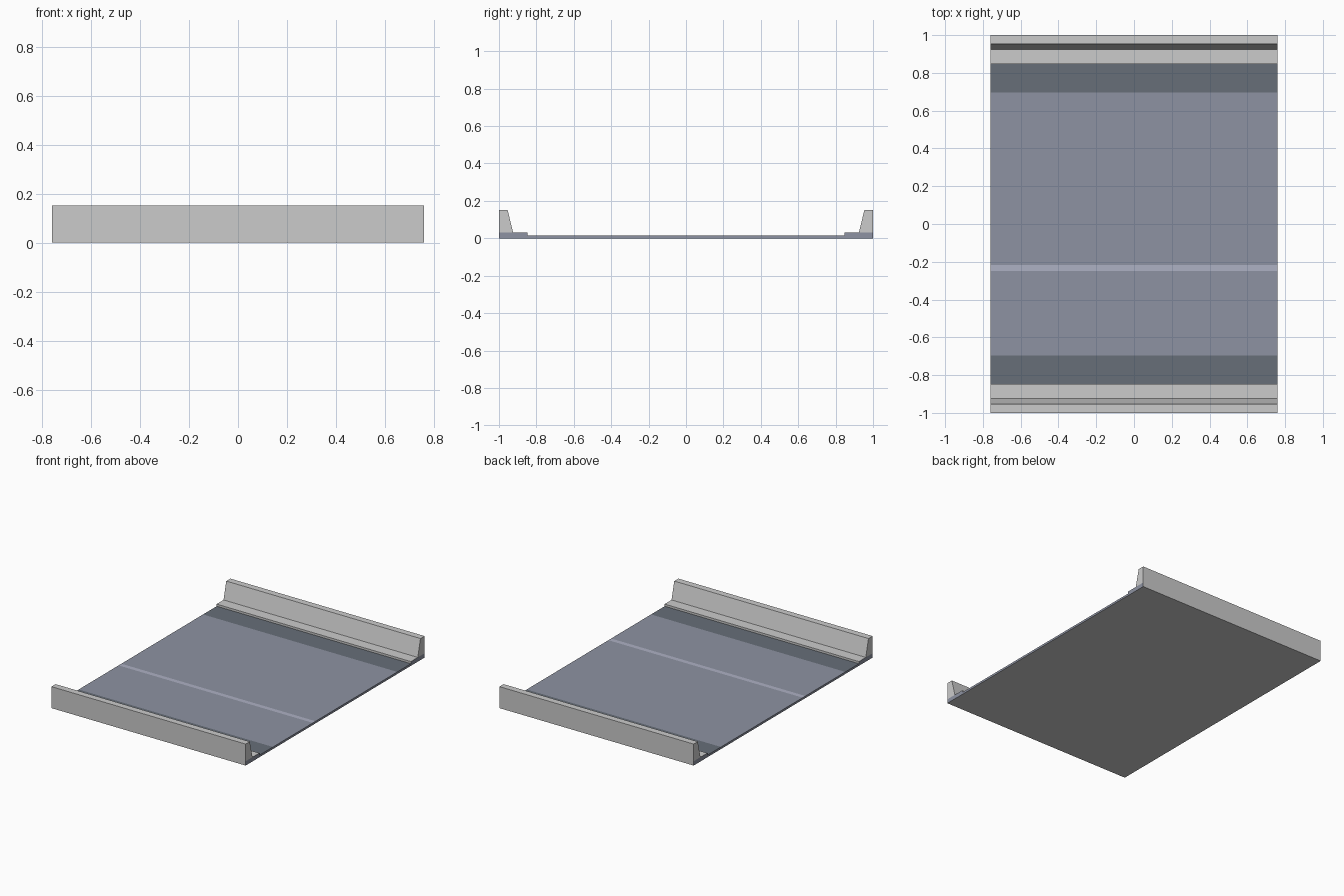
import bpy, bmesh

if "Cube" in bpy.data.objects:
    bpy.data.objects.remove(bpy.data.objects["Cube"])

HALF_X = 0.76


def material(name, rgb):
    m = bpy.data.materials.new(name)
    m.diffuse_color = (*rgb, 1)
    m.use_nodes = True
    m.node_tree.nodes["Principled BSDF"].inputs["Base Color"].default_value = m.diffuse_color
    return m


GREY = material("concrete", (0.8, 0.8, 0.8))
ROAD = material("asphalt", (0.27, 0.29, 0.36))
DARK = material("dark_shoulder", (0.135, 0.158, 0.19))
LINE = material("lane_line", (0.42, 0.44, 0.55))
MATS = [GREY, ROAD, DARK, LINE]


def extrude_profile(name, pts, edge_mats, cap_mat):
    """Extrude a closed (y, z) section along x, one material per section edge."""
    bm = bmesh.new()
    a, b = [[bm.verts.new((x, y, z)) for y, z in pts] for x in (-HALF_X, HALF_X)]
    n = len(pts)
    for i in range(n):
        j = (i + 1) % n
        bm.faces.new((a[i], a[j], b[j], b[i])).material_index = MATS.index(edge_mats[i])
    for ring in (a, b):
        bm.faces.new(ring).material_index = MATS.index(cap_mat)
    bmesh.ops.recalc_face_normals(bm, faces=bm.faces)
    me = bpy.data.meshes.new(name)
    bm.to_mesh(me)
    bm.free()
    for m in MATS:
        me.materials.append(m)
    ob = bpy.data.objects.new(name, me)
    bpy.context.collection.objects.link(ob)
    return ob


# Road deck: kerb steps, dark shoulders, asphalt and one lane line
TOP, KERB = 0.015, 0.03
deck = [(-1, 0), (-1, KERB), (-0.847, KERB), (-0.847, TOP), (-0.695, TOP),
        (-0.249, TOP), (-0.218, TOP), (0.695, TOP), (0.847, TOP),
        (0.847, KERB), (1, KERB), (1, 0)]
extrude_profile("road_deck", deck,
                [GREY, GREY, GREY, DARK, ROAD, LINE, ROAD, DARK,
                 GREY, GREY, GREY, GREY], ROAD)

# Side barriers with a sloped inner face, mirrored across the road
barrier = [(1, KERB), (1, 0.152), (0.954, 0.152), (0.924, KERB)]
walls = extrude_profile("side_barriers", barrier, [GREY] * 4, GREY)
mirror = walls.modifiers.new("mirror", 'MIRROR')
mirror.use_axis = (False, True, False)
mirror.use_mirror_merge = False
